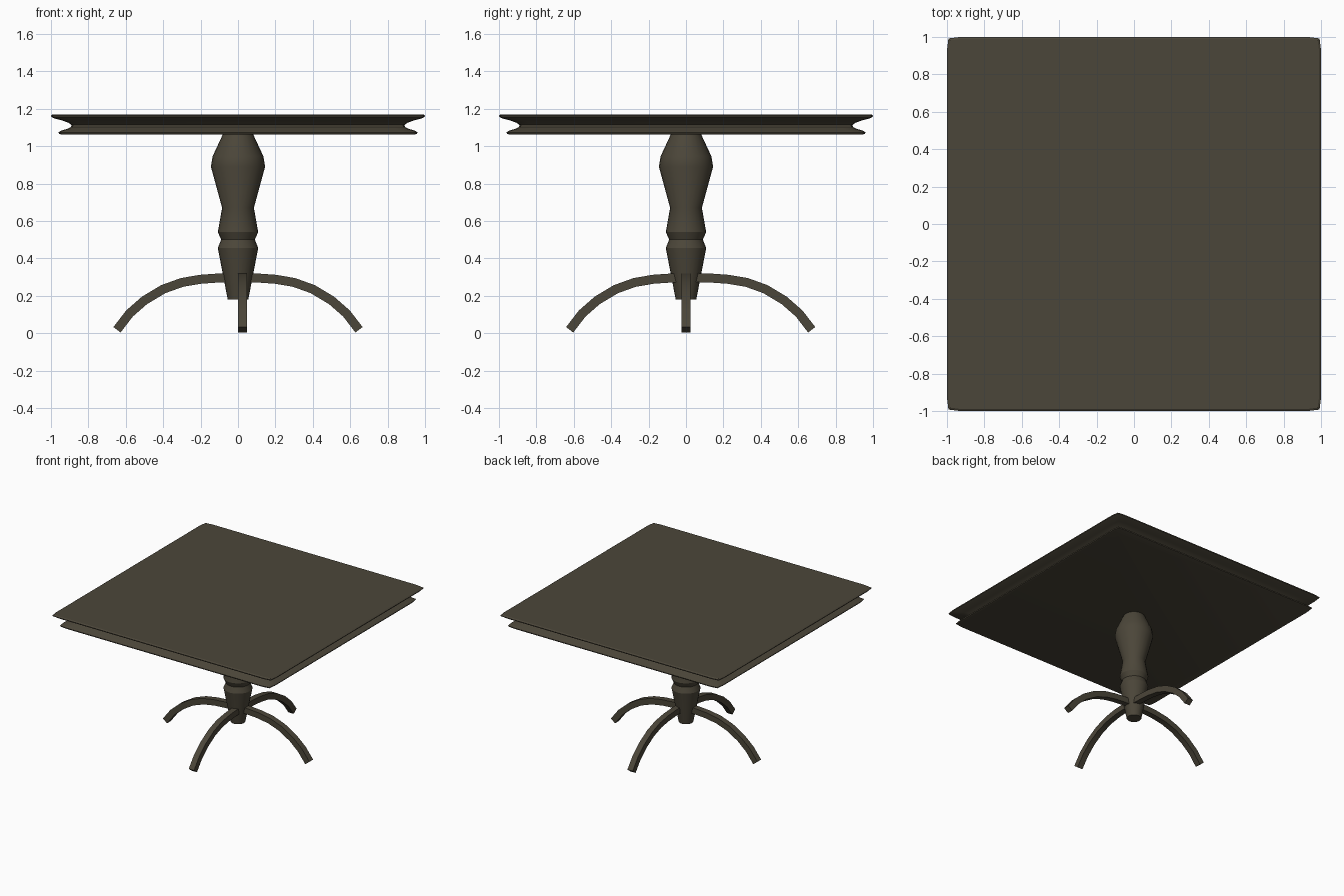
import bpy, bmesh, math
from mathutils import Vector

if "Cube" in bpy.data.objects:
    bpy.data.objects.remove(bpy.data.objects["Cube"])

wood = bpy.data.materials.new("dark_brown_wood")
wood.diffuse_color = (0.071, 0.061, 0.041, 1)
wood.use_nodes = True
wood.node_tree.nodes["Principled BSDF"].inputs["Base Color"].default_value = wood.diffuse_color


def loft(name, rings):
    """Skin a list of equal-length closed rings and cap both ends."""
    bm = bmesh.new()
    loops = [[bm.verts.new(p) for p in ring] for ring in rings]
    n = len(loops[0])
    for a, b in zip(loops, loops[1:]):
        for i in range(n):
            j = (i + 1) % n
            bm.faces.new((a[i], a[j], b[j], b[i]))
    bm.faces.new(loops[0])
    bm.faces.new(loops[-1])
    bmesh.ops.recalc_face_normals(bm, faces=bm.faces)
    mesh = bpy.data.meshes.new(name)
    bm.to_mesh(mesh)
    bm.free()
    mesh.materials.append(wood)
    obj = bpy.data.objects.new(name, mesh)
    bpy.context.collection.objects.link(obj)
    bpy.ops.object.select_all(action='DESELECT')
    obj.select_set(True)
    bpy.context.view_layer.objects.active = obj
    bpy.ops.object.shade_smooth_by_angle(angle=math.radians(30))
    return obj


# Table top: square plan with slightly drawn-in corners, deep cove in the edge
def square_ring(h, z):
    ring = []
    for k in range(4):
        c, s = round(math.cos(k * math.pi / 2)), round(math.sin(k * math.pi / 2))
        for x, y in ((h, -(h - 0.07)), (h, h - 0.07), (h - 0.008, h - 0.008)):
            ring.append((c * x - s * y, s * x + c * y, z))
    return ring


edge = [(0.945, 1.062), (0.957, 1.066), (0.96, 1.074), (0.945, 1.083),
        (0.91, 1.093), (0.893, 1.103), (0.89, 1.112), (0.905, 1.124),
        (0.94, 1.137), (0.985, 1.149), (0.998, 1.156), (1.0, 1.163), (0.99, 1.17)]
loft("table_top", [square_ring(h, z) for h, z in edge])

# Turned column
turning = [(0.055, 0.18), (0.108, 0.455), (0.09, 0.50), (0.108, 0.54),
           (0.085, 0.67), (0.145, 0.89), (0.136, 0.945), (0.08, 1.065)]
SIDES = 24
loft("column", [[(r * math.cos(2 * math.pi * i / SIDES),
                  r * math.sin(2 * math.pi * i / SIDES), z)
                 for i in range(SIDES)] for r, z in turning])

# Arched legs: square section swept along a curve, each from the column to its foot
path = [Vector(p) for p in ((0.0, 0.297), (0.1, 0.295), (0.2, 0.288), (0.3, 0.271),
                            (0.4, 0.235), (0.5, 0.175), (0.58, 0.105), (0.647, 0.018))]
HALF = 0.024
leg_rings = []
for i, p in enumerate(path):
    d = (path[min(i + 1, len(path) - 1)] - path[max(i - 1, 0)]).normalized()
    nrm = Vector((-d.y, d.x)) * HALF
    a, b = p + nrm, p - nrm
    leg_rings.append([(a.x, -HALF, a.y), (a.x, HALF, a.y),
                      (b.x, HALF, b.y), (b.x, -HALF, b.y)])

# The front/back pair sits slightly off centre
for name, angle, offset in (("right_leg", 0, (0, 0)), ("back_leg", 90, (0.025, 0.025)),
                            ("left_leg", 180, (0, 0)), ("front_leg", 270, (0.025, 0.025))):
    leg = loft(name, leg_rings)
    leg.rotation_euler.z = math.radians(angle)
    leg.location = (offset[0], offset[1], 0)
